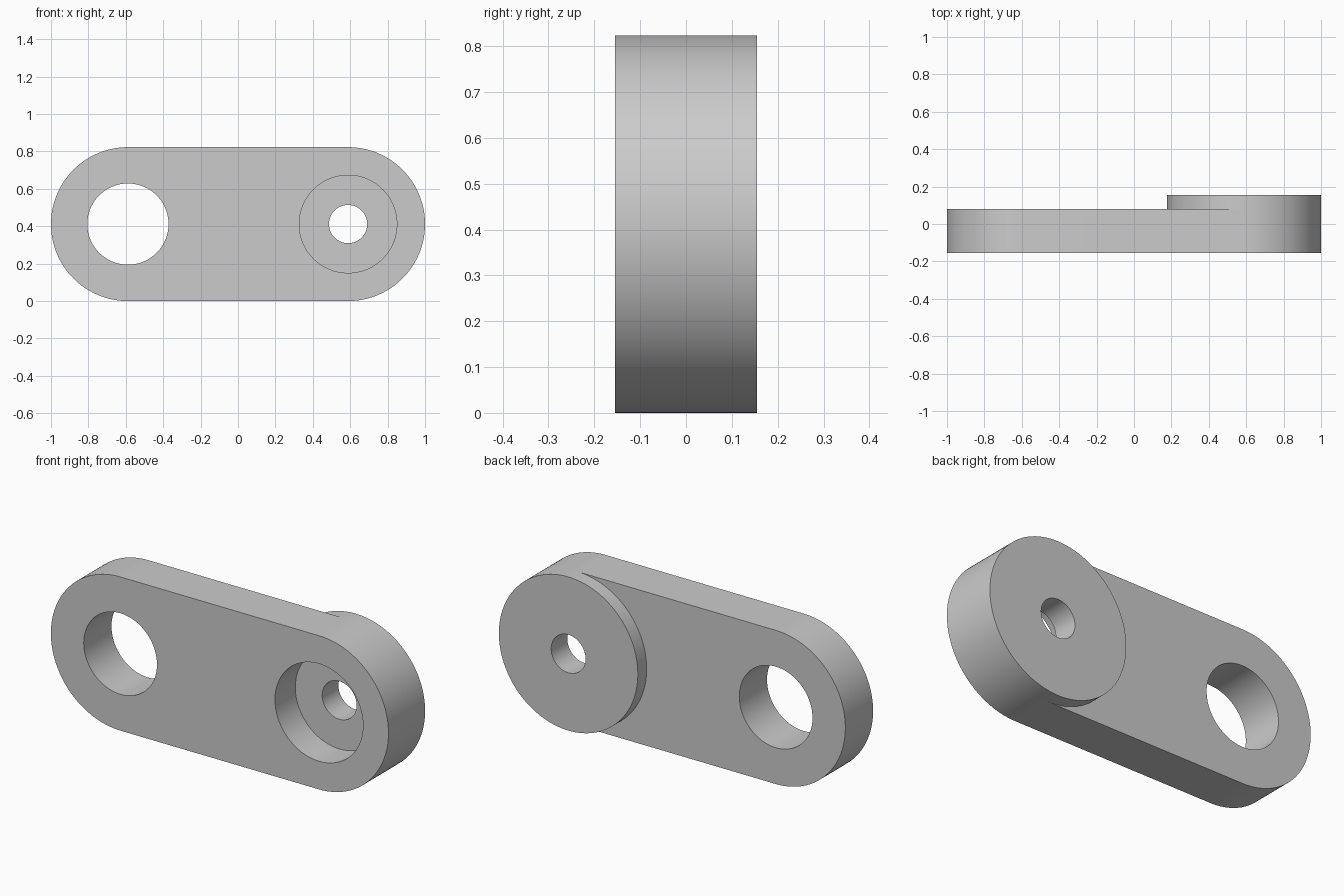
import bpy
import bmesh
from math import sin, cos, pi, radians
from mathutils import Vector

cube = bpy.data.objects.get("Cube")
if cube:
    bpy.data.objects.remove(cube, do_unlink=True)

# Main dimensions
R = 0.4115            # end radius, also half the height
CX = 1 - R            # distance of each pivot from the middle
FRONT, FLOOR, BACK, BOSS = -0.155, 0.0175, 0.08, 0.155
SEGMENTS = 128

bm = bmesh.new()
shared = {}


def arc(cx, r, start=0, turn=1.0):
    """Points (x, z) of an arc; start and turn are fractions of a circle."""
    n = round(SEGMENTS * abs(turn))
    count = n if abs(turn) == 1 else n + 1
    angles = [2 * pi * (start + turn * i / n) for i in range(count)]
    return [(cx + r * cos(a), R + r * sin(a)) for a in angles]


def ring(points, y):
    """Vertices of a loop at depth y, reused where loops meet."""
    verts = []
    for x, z in points:
        key = (round(x, 5), round(y, 5), round(z, 5))
        if key not in shared:
            shared[key] = bm.verts.new((x, y, z))
        verts.append(shared[key])
    return verts


def wall(points, y0, y1):
    a, b = ring(points, y0), ring(points, y1)
    for i in range(len(a)):
        bm.faces.new((a[i - 1], a[i], b[i], b[i - 1]))


def cap(y, direction, *loops):
    """Flat face at depth y: an outer loop with holes."""
    edges = []
    for points in loops:
        v = ring(points, y)
        for i in range(len(v)):
            edge = bm.edges.get((v[i - 1], v[i]))
            edges.append(edge or bm.edges.new((v[i - 1], v[i])))
    bmesh.ops.triangle_fill(bm, edges=edges, use_beauty=True, use_dissolve=False,
                            normal=Vector((0, direction, 0)))


# Outlines
left_end = arc(-CX, R, 0.25, 0.5)
outline = left_end + arc(CX, R, -0.25, 0.5)
back_outline = left_end + arc(CX, R, 0.75, -0.5)
boss = arc(CX, R)
large_hole = arc(-CX, 0.217)
counterbore = arc(CX, 0.261)
small_hole = arc(CX, 0.102)

# Side walls of plate, boss and holes
wall(outline, FRONT, BACK)
wall(boss, BACK, BOSS)
wall(large_hole, FRONT, BACK)
wall(counterbore, FRONT, FLOOR)
wall(small_hole, FLOOR, BOSS)

# Flat faces
cap(FRONT, -1, outline, large_hole, counterbore)
cap(BACK, 1, back_outline, large_hole)
cap(BOSS, 1, boss, small_hole)
cap(FLOOR, -1, counterbore, small_hole)

bmesh.ops.recalc_face_normals(bm, faces=bm.faces[:])
for face in bm.faces:
    face.smooth = True

mesh = bpy.data.meshes.new("link_plate")
bm.to_mesh(mesh)
bm.free()
mesh.set_sharp_from_angle(angle=radians(30))

# Plain grey material
grey = bpy.data.materials.new("grey")
grey.use_nodes = True
color = (0.6, 0.6, 0.6, 1)
grey.diffuse_color = color
grey.node_tree.nodes["Principled BSDF"].inputs["Base Color"].default_value = color
mesh.materials.append(grey)

link = bpy.data.objects.new("link_plate", mesh)
bpy.context.collection.objects.link(link)
